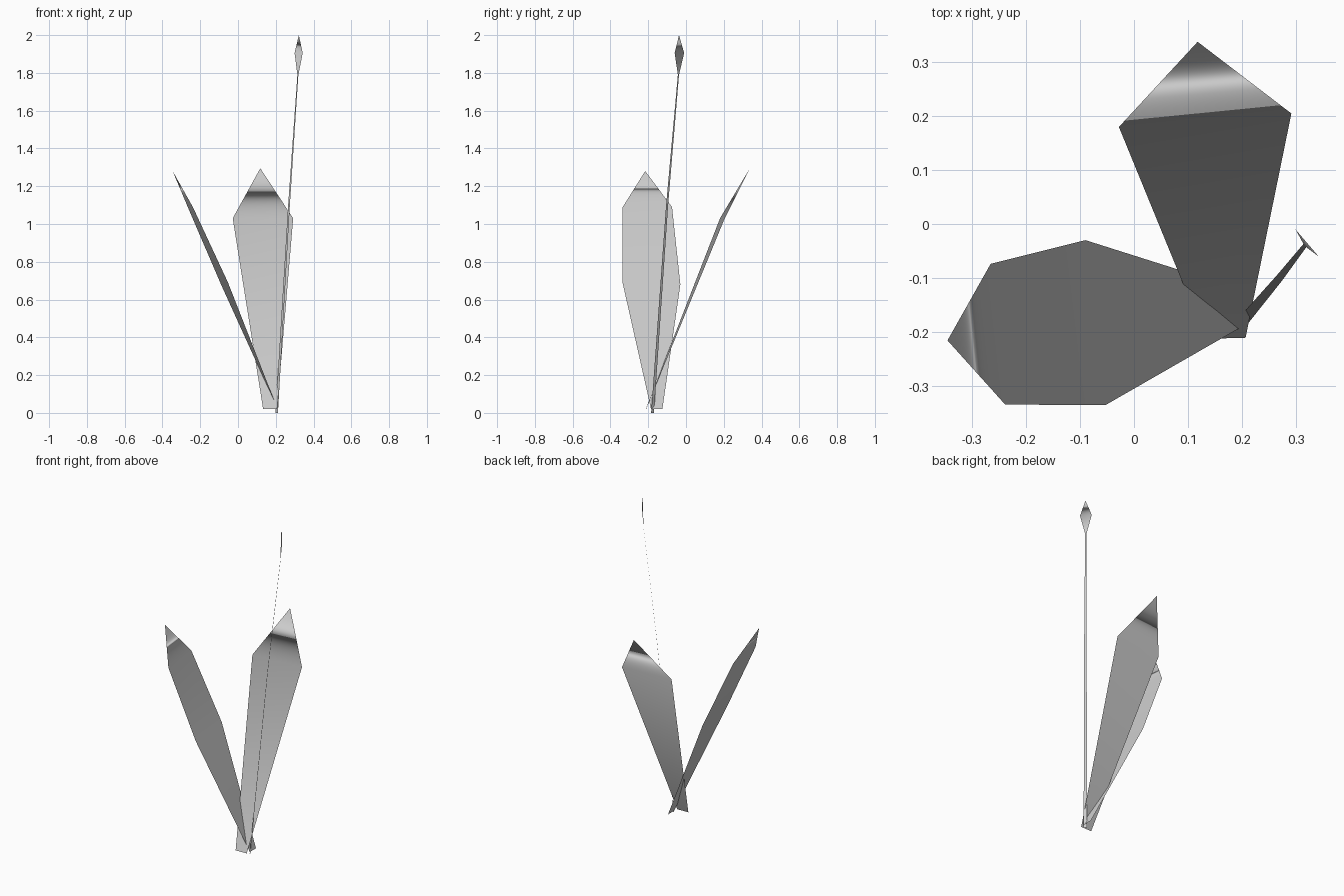
import bpy, bmesh
from mathutils import Vector

if "Cube" in bpy.data.objects:
    bpy.data.objects.remove(bpy.data.objects["Cube"])


def blade(name, rows, tip):
    """Thin leaf blade: rows of (left, right) edge points closed by a pointed tip."""
    bm = bmesh.new()
    pairs = [[bm.verts.new(p) for p in row] for row in rows]
    for (a, b), (c, d) in zip(pairs, pairs[1:]):
        bm.faces.new((a, b, d, c))
    # The tip triangle curls over, so it is wound the other way
    l, r = pairs[-1]
    bm.faces.new((r, l, bm.verts.new(tip)))
    for f in bm.faces:
        f.smooth = True
    me = bpy.data.meshes.new(name)
    bm.to_mesh(me)
    bm.free()
    ob = bpy.data.objects.new(name, me)
    bpy.context.collection.objects.link(ob)
    return ob


# Leaf leaning backwards
blade("back_leaf",
      [((0.133, -0.213, 0.02), (0.207, -0.211, 0.02)),
       ((-0.028, 0.18, 1.03), (0.292, 0.205, 1.03))],
      (0.118, 0.338, 1.295))

# Leaf leaning to the left
blade("side_leaf",
      [((0.21, -0.185, 0.02), (0.21, -0.125, 0.02)),
       ((-0.053, -0.336, 0.69), (-0.09, -0.03, 0.68)),
       ((-0.239, -0.335, 1.09), (-0.266, -0.074, 1.09))],
      (-0.346, -0.216, 1.28))

# Ribbon stem with a diamond bud, given as centre points and half widths
across = Vector((0.65, -0.76, 0))
profile = [((0.205, -0.177, 0.0), 0.010),
           ((0.270, -0.100, 1.10), 0.007),
           ((0.317, -0.040, 1.79), 0.004),
           ((0.321, -0.035, 1.905), 0.033)]
blade("stem_and_bud",
      [(Vector(c) - across * w, Vector(c) + across * w) for c, w in profile],
      (0.322, -0.037, 2.0))
